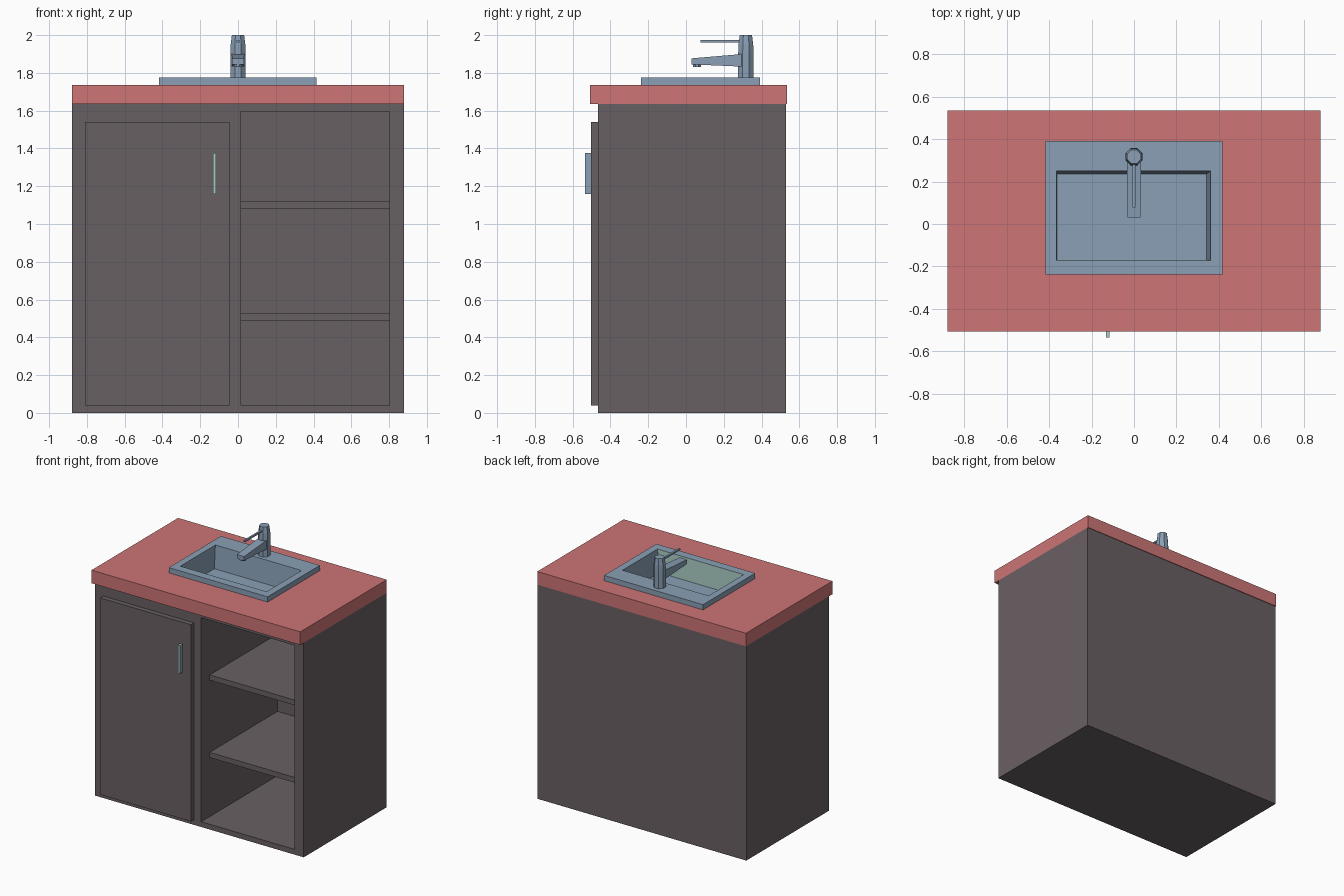
import bpy, bmesh, math

if "Cube" in bpy.data.objects:
    bpy.data.objects.remove(bpy.data.objects["Cube"])


def material(name, rgb):
    m = bpy.data.materials.new(name)
    m.diffuse_color = (*rgb, 1)
    m.use_nodes = True
    m.node_tree.nodes["Principled BSDF"].inputs["Base Color"].default_value = m.diffuse_color
    return m


WOOD = material("dark_wood", (0.141, 0.117, 0.125))
RED = material("red_counter", (0.61, 0.178, 0.178))
STEEL = material("blue_steel", (0.254, 0.352, 0.468))
MINT = material("pale_mint", (0.40, 0.62, 0.57))


def loft(name, loops, mats, cap_start=True):
    """Skin a list of equal-length point loops (counter-clockwise, rising) and cap the ends."""
    bm = bmesh.new()
    rings = [[bm.verts.new(p) for p in loop] for loop in loops]
    n = len(rings[0])
    for a, b in zip(rings, rings[1:]):
        for i in range(n):
            j = (i + 1) % n
            bm.faces.new((a[i], a[j], b[j], b[i]))
    if cap_start:
        bm.faces.new(rings[0][::-1])
    bm.faces.new(rings[-1])
    bm.normal_update()
    mesh = bpy.data.meshes.new(name)
    bm.to_mesh(mesh)
    bm.free()
    for m in mats:
        mesh.materials.append(m)
    ob = bpy.data.objects.new(name, mesh)
    bpy.context.collection.objects.link(ob)
    return ob


def rect(x, y, z):
    return [(x[0], y[0], z), (x[1], y[0], z), (x[1], y[1], z), (x[0], y[1], z)]


def box(name, x, y, z, *mats):
    return loft(name, [rect(x, y, z[0]), rect(x, y, z[1])], mats)


def ring(r, z, cy, n=8):
    return [(r * math.cos(math.tau * (i + 0.5) / n), cy + r * math.sin(math.tau * (i + 0.5) / n), z)
            for i in range(n)]


def cut(ob, x, y, z):
    """Subtract a box from an object and remove the cutter."""
    cutter = box("cutter", x, y, z)
    cutter.hide_render = True
    mod = ob.modifiers.new("cut", 'BOOLEAN')
    mod.operation = 'DIFFERENCE'
    mod.solver = 'EXACT'
    mod.object = cutter
    bpy.context.view_layer.objects.active = ob
    bpy.ops.object.modifier_apply(modifier=mod.name)
    bpy.data.objects.remove(cutter)


# Cabinet with an open shelf bay on the right and a pocket for the basin
cabinet = box("cabinet", (-0.88, 0.88), (-0.465, 0.53), (0, 1.635), WOOD)
cut(cabinet, (0.015, 0.803), (-0.6, 0.455), (0.04, 1.595))
pocket = ((-0.372, 0.367), (-0.178, 0.257))
cut(cabinet, *pocket, (1.598, 1.7))

# Shelves
for i, z in enumerate((0.49, 1.08)):
    box(f"shelf_{i + 1}", (0.015, 0.803), (-0.362, 0.455), (z, z + 0.04), WOOD)

# Door and its handle (inner side of the handle is steel)
box("door", (-0.81, -0.045), (-0.502, -0.465), (0.04, 1.54), WOOD)
handle = box("door_handle", (-0.132, -0.116), (-0.535, -0.502), (1.16, 1.375), MINT, STEEL)
for p in handle.data.polygons:
    p.material_index = int(p.normal.x > 0.5)

# Countertop
counter = box("countertop", (-0.88, 0.88), (-0.507, 0.535), (1.635, 1.735), RED)
cut(counter, *pocket, (1.6, 1.8))

# Sink: raised rim running into the bowl, front bowl wall in mint
sink = loft("sink", [
    rect((-0.418, 0.416), (-0.237, 0.392), 1.735),
    rect((-0.418, 0.416), (-0.237, 0.392), 1.775),
    rect((-0.366, 0.361), (-0.172, 0.25), 1.775),
    rect((-0.364, 0.342), (-0.170, 0.236), 1.60)], (STEEL, MINT), cap_start=False)
for p in sink.data.polygons:
    if p.normal.y > 0.5 and p.center.y < 0:
        p.material_index = 1

# Tap body: tapered octagon with a recessed cap
CY = 0.317
loft("tap_body", [ring(r, z, CY) for r, z in
                  ((0.044, 1.775), (0.044, 1.905), (0.042, 1.95), (0.035, 2.0))], (STEEL,))


def side_slab(name, w0, w1, y0, y1, z0, z1):
    """Bar along y: w0/z0 at the near end y0, w1/z1 at the far end y1."""
    ends = [[(-w, y, z[0]), (-w, y, z[1]), (w, y, z[1]), (w, y, z[0])]
            for w, y, z in ((w0, y0, z0), (w1, y1, z1))]
    return loft(name, [e[::-1] for e in ends[::-1]], (STEEL,)) if y0 > y1 else \
        loft(name, [[e[0], e[3], e[2], e[1]] for e in ends[::-1]], (STEEL,))


# Spout, outlet and lever
spout = side_slab("spout", 0.031, 0.034, 0.03, 0.30, (1.845, 1.877), (1.833, 1.90))
lever = side_slab("lever", 0.007, 0.007, 0.077, 0.30, (1.962, 1.974), (1.962, 1.974))
outlet = loft("spout_outlet", [ring(0.022, 1.832, 0.058), ring(0.022, 1.85, 0.058)], (STEEL,))

# Make normals point outward on the bars
for ob in (spout, lever):
    bm = bmesh.new()
    bm.from_mesh(ob.data)
    bmesh.ops.recalc_face_normals(bm, faces=bm.faces)
    bm.to_mesh(ob.data)
    bm.free()
